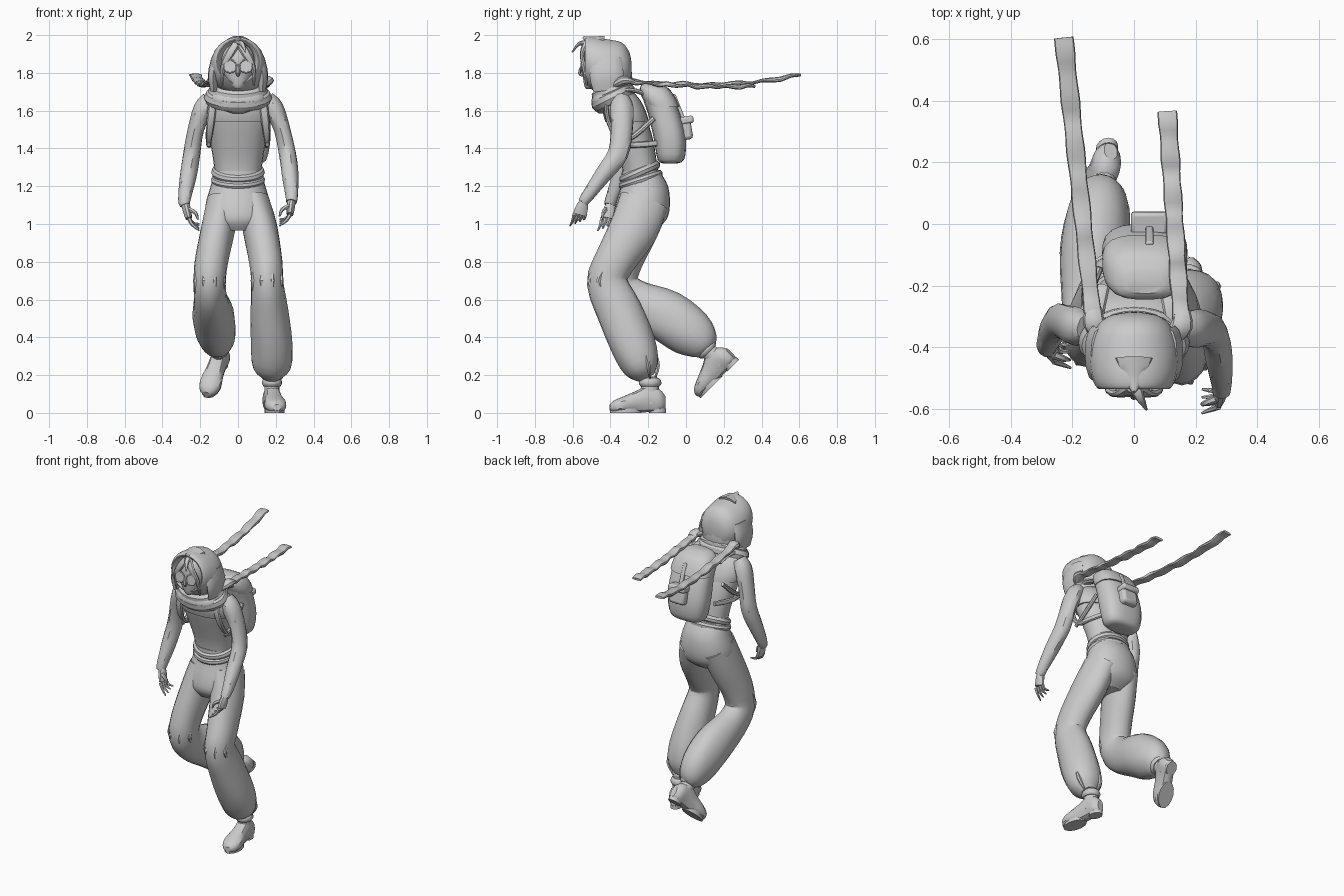
import bpy, bmesh, math
from mathutils import Vector, Matrix, Euler


def finish(ob, angle=35):
    bpy.ops.object.select_all(action='DESELECT')
    ob.select_set(True)
    bpy.context.view_layer.objects.active = ob
    bpy.ops.object.shade_smooth_by_angle(angle=math.radians(angle))
    return ob


def catmull(rows, steps):
    out, n = [], len(rows)
    for i in range(n - 1):
        a, b, c, d = (rows[max(0, min(n - 1, i + k))] for k in (-1, 0, 1, 2))
        for s in range(steps):
            t = s / steps
            out.append([0.5 * (2 * q + (r - p) * t + (2 * p - 5 * q + 4 * r - u) * t * t
                               + (3 * q - p - 3 * r + u) * t ** 3) for p, q, r, u in zip(a, b, c, d)])
    return out + [list(rows[-1])]


def loft(name, rows, n=16, steps=3, axis=None, power=2, fold=0, matrix=None):
    """Skin of rings (x, y, z, half width, half depth) along a path, or with a fixed axis."""
    rows = catmull(rows, steps)
    pts = [Vector(r[:3]) for r in rows]
    bm, rings = bmesh.new(), []
    for i, r in enumerate(rows):
        t = Vector(axis) if axis else pts[min(i + 1, len(pts) - 1)] - pts[max(i - 1, 0)]
        t.normalize()
        side = (Vector((1, 0, 0)) - t * t.x).normalized()
        other = t.cross(side)
        ring = []
        for k in range(n):
            a = 2 * math.pi * k / n
            c, s = math.cos(a), math.sin(a)
            m = (1 + fold * math.sin(5 * a + i * 0.7)) / (abs(c) ** power + abs(s) ** power) ** (1 / power)
            ring.append(bm.verts.new(pts[i] + side * c * m * max(r[3], .002) + other * s * m * max(r[4], .002)))
        rings.append(ring)
    for p, q in zip(rings, rings[1:]):
        for k in range(n):
            bm.faces.new((p[k], p[(k + 1) % n], q[(k + 1) % n], q[k]))
    bm.faces.new(rings[0][::-1])
    bm.faces.new(rings[-1])
    bmesh.ops.recalc_face_normals(bm, faces=bm.faces)
    if matrix:
        bm.transform(matrix)
    me = bpy.data.meshes.new(name)
    bm.to_mesh(me)
    bm.free()
    ob = bpy.data.objects.new(name, me)
    bpy.context.collection.objects.link(ob)
    return finish(ob)


def ring(name, loc, rx, ry, minor, tilt=0, segs=28):
    bpy.ops.mesh.primitive_torus_add(location=loc, rotation=(math.radians(tilt), 0, 0), major_radius=1,
                                     minor_radius=minor / rx, major_segments=segs, minor_segments=8)
    ob = bpy.context.object
    ob.name, ob.scale = name, (rx, ry, rx)
    return finish(ob)


def box(name, loc, size, tilt, bevel):
    bpy.ops.mesh.primitive_cube_add(size=1, location=loc, rotation=(math.radians(tilt), 0, 0))
    ob = bpy.context.object
    ob.name, ob.scale = name, size
    bpy.ops.object.transform_apply(location=False, rotation=False, scale=True)
    mod = ob.modifiers.new("round", 'BEVEL')
    mod.width, mod.segments = bevel, 2
    return finish(ob)


# torso and shoulder yoke
loft("torso", [(0, -.235, 1.24, .12, .095), (0, -.25, 1.33, .13, .095), (0, -.28, 1.45, .15, .105),
               (0, -.315, 1.56, .172, .105), (0, -.34, 1.64, .165, .085), (0, -.36, 1.70, .09, .06)],
     n=20, axis=(0, 0, 1), power=2.3)
loft("shoulder_yoke", [(0, -.312, 1.54, .18, .115), (0, -.325, 1.59, .188, .115), (0, -.345, 1.66, .165, .1),
                       (0, -.37, 1.72, .09, .07)], n=20, axis=(0, 0, 1), power=2.3)
loft("neck", [(0, -.37, 1.66, .05, .05), (0, -.42, 1.78, .05, .05)], n=12)

# baggy trousers
loft("trouser_hips", [(0, -.24, 1.28, .122, .1), (0, -.22, 1.2, .145, .125), (0, -.23, 1.1, .172, .145),
                      (0, -.245, 1.02, .165, .14), (0, -.26, .965, .1, .09)], n=24, axis=(0, 0, 1), power=2.2)
loft("front_trouser_leg", [(.08, -.22, 1.12, .085, .13), (.115, -.275, .98, .092, .13), (.148, -.38, .8, .088, .108),
                           (.155, -.415, .69, .085, .108), (.165, -.355, .54, .1, .12), (.18, -.28, .36, .11, .12),
                           (.18, -.235, .24, .1, .095), (.18, -.21, .185, .045, .045)], n=20, fold=.015)
loft("rear_trouser_leg", [(-.08, -.22, 1.12, .085, .13), (-.105, -.27, .98, .09, .125), (-.14, -.34, .8, .088, .108),
                          (-.15, -.355, .68, .085, .105), (-.145, -.27, .59, .09, .115), (-.13, -.1, .51, .11, .138),
                          (-.115, .03, .42, .103, .128), (-.105, .1, .355, .075, .085), (-.1, .125, .33, .04, .042)],
     n=20, fold=.015)
# sharp cloth creases at the knees and cuffs
for k in range(4):
    for sx, y, name in ((.155, -.415, "front_knee_crease"), (-.15, -.355, "rear_knee_crease")):
        a = -1.1 + k * .72
        x, yy = sx + .085 * math.sin(a), y - .1 * math.cos(a)
        loft(name, [(x, yy + .03, .78 - .02 * (k % 2), .002, .002), (x, yy, .7, .012, .014),
                    (x, yy + .03, .62 + .02 * (k % 2), .002, .002)], n=6)
    a = k * 1.6 + .4
    x, y = math.cos(a), math.sin(a)
    loft("front_cuff_crease", [(.18 + .1 * x, -.26 + .11 * y, .33, .002, .002), (.18 + .096 * x, -.235 + .095 * y, .25, .013, .012),
                               (.18 + .05 * x, -.21 + .05 * y, .18, .004, .004)], n=6)
ring("waist_wrap", (0, -.245, 1.275), .118, .097, .024, 24)
ring("waist_wrap_lower", (0, -.24, 1.235), .124, .105, .02, 18)


# boots, built around the ankle
def boot(prefix, loc, pitch, yaw):
    m = Matrix.Translation(loc) @ Matrix.Rotation(math.radians(pitch), 4, 'X') @ Matrix.Rotation(math.radians(yaw), 4, 'Z')
    rows = [(0, .08, -.075, .022, .035), (0, .05, -.065, .045, .06), (0, -.01, -.055, .045, .072),
            (0, -.07, -.07, .048, .058), (0, -.14, -.085, .058, .043), (0, -.19, -.095, .048, .032),
            (0, -.215, -.102, .02, .016)]
    loft(prefix + "_boot", rows, n=14, axis=(0, -1, 0), power=2.5, matrix=m)
    loft(prefix + "_boot_shaft", [(0, 0, -.08, .045, .055), (0, 0, 0, .04, .048), (0, -.005, .06, .04, .042)],
         n=12, matrix=m)
    loft(prefix + "_boot_cuff", [(0, 0, .01, .045, .05), (0, 0, .025, .053, .06), (0, 0, .045, .05, .056),
                                 (0, 0, .055, .04, .045)], n=14, axis=(0, 0, 1), matrix=m)
    sole = [(0, .04, -.12, .035, .045), (0, -.13, -.12, .05, .085)]
    for i, (x, y, z, rx, ry) in enumerate(sole):
        loft(prefix + "_sole", [(x, y, -.13, rx, ry), (x, y, -.108, rx, ry)], n=14, steps=1, axis=(0, 0, 1), matrix=m)


boot("front", (.18, -.19, .13), 0, 7)
boot("rear", (-.1, .13, .315), 45, -18)

# arms
loft("left_arm", [(.15, -.34, 1.66, .045, .045), (.19, -.34, 1.61, .052, .062), (.235, -.34, 1.5, .043, .058),
                  (.262, -.36, 1.37, .045, .055), (.275, -.44, 1.26, .044, .045), (.285, -.52, 1.15, .033, .033),
                  (.283, -.545, 1.115, .028, .028)], n=14, fold=.03)
loft("right_arm", [(-.15, -.34, 1.66, .045, .045), (-.185, -.335, 1.61, .052, .062), (-.222, -.32, 1.5, .043, .058),
                   (-.245, -.315, 1.37, .045, .055), (-.265, -.35, 1.25, .044, .045), (-.283, -.395, 1.13, .033, .033),
                   (-.28, -.405, 1.1, .028, .028)], n=14, fold=.03)


# hands with spread fingers
def hand(prefix, wrist, palm, inward, low):
    w, p = Vector(wrist), Vector(palm)
    loft(prefix + "_palm", [(*w, .022, .022), (*w.lerp(p, .5), .022, .034), (*p, .018, .038)], n=10)
    for k in range(4):
        a = p + Vector((0, -.03 + k * .02, 0))
        b = a + Vector((inward * .02, -.008, low * .55 + .004 * k))
        c = a + Vector((inward * .055, -.022 + .006 * k, low + .012 * k))
        loft(prefix + "_finger", [(*a, .011, .011), (*b, .009, .009), (*c, .004, .004)], n=6)
    a = w.lerp(p, .4) + Vector((inward * .012, -.02, 0))
    loft(prefix + "_thumb", [(*a, .013, .013), (*(a + Vector((inward * .035, -.012, -.02))), .01, .01),
                             (*(a + Vector((inward * .048, -.015, -.055))), .005, .005)], n=6)


hand("left", (.283, -.54, 1.125), (.275, -.562, 1.05), -1, -.06)
hand("right", (-.28, -.4, 1.11), (-.26, -.415, 1.03), 1, -.065)

# hood: back of head forward to the rim, then turned in
loft("hood", [(0, -.288, 1.82, .03, .03), (0, -.3, 1.825, .085, .085), (0, -.34, 1.83, .125, .132),
              (0, -.41, 1.83, .147, .148), (0, -.48, 1.845, .142, .145), (0, -.525, 1.86, .125, .128),
              (0, -.535, 1.86, .108, .115), (0, -.51, 1.855, .094, .105), (0, -.46, 1.85, .085, .1)],
     n=22, axis=(0, -1, 0))
loft("hood_peak", [(0, -.44, 1.95, .07, .05), (0, -.5, 1.965, .04, .03), (0, -.545, 1.99, .006, .006)], n=10)
for s in (-1, 1):
    loft("hood_side_drape", [(s * .115, -.42, 1.88, .025, .08), (s * .132, -.42, 1.79, .028, .09),
                             (s * .128, -.41, 1.71, .02, .08)], n=12)
loft("hood_nape", [(0, -.37, 1.83, .12, .08), (0, -.37, 1.76, .125, .085), (0, -.38, 1.7, .1, .08)], n=16, axis=(0, 0, 1))

# face, round glasses and fringe
loft("face", [(0, -.505, 1.715, .015, .025), (0, -.49, 1.735, .045, .05), (0, -.475, 1.79, .075, .073),
              (0, -.465, 1.85, .09, .088), (0, -.46, 1.92, .08, .08), (0, -.46, 1.96, .04, .04)], n=18, axis=(0, 0, 1))
loft("nose", [(0, -.545, 1.85, .006, .006), (0, -.558, 1.8, .013, .014), (0, -.54, 1.785, .006, .005)], n=8)
for s in (-1, 1):
    ring("glasses_rim", (s * .042, -.555, 1.835), .034, .034, .004, 84, 20)
    bpy.ops.mesh.primitive_cylinder_add(vertices=20, radius=.034, depth=.006, location=(s * .042, -.553, 1.835),
                                        rotation=(math.radians(84), 0, 0))
    bpy.context.object.name = "glasses_lens"
    loft("fringe_lock", [(s * .01, -.53, 1.95, .022, .02), (s * .045, -.55, 1.9, .022, .012),
                         (s * .08, -.54, 1.83, .014, .012), (s * .085, -.525, 1.73, .004, .004)], n=8)
loft("fringe_tuft", [(0, -.52, 1.955, .02, .02), (.02, -.565, 1.955, .015, .01), (.04, -.602, 1.91, .004, .004)], n=8)

# scarf wraps and streaming tails
ring("scarf_upper_wrap", (0, -.39, 1.705), .12, .088, .038, 24)
ring("scarf_lower_wrap", (0, -.385, 1.67), .142, .098, .038, 26)
loft("scarf_front_drape", [(0, -.43, 1.585, .03, .03), (0, -.445, 1.61, .09, .045), (0, -.44, 1.66, .145, .06),
                           (0, -.42, 1.71, .12, .05)], n=16, axis=(0, 0, 1))
for name, x0, x1, y0, y1, rise in (("scarf_tail_long", -.13, -.228, -.33, .605, .06),
                                   ("scarf_tail_short", .155, .108, -.34, .365, 0)):
    rows = []
    for i in range(19):
        t = i / 18
        z = 1.757 - .03 * math.sin(t * 2.1) + rise * t ** 3 + .005 * math.sin(i * 2.3)
        rows.append((x0 + (x1 - x0) * t, y0 + (y1 - y0) * t, z, .027 + .004 * t + .002 * math.sin(i * 1.9),
                     .011 + .003 * math.sin(i * 1.3)))
    loft(name, rows, n=10, steps=2, power=3)
    loft("scarf_tail_knot", [(x0 * .8, y0 - .03, 1.74, .03, .02), (x0, y0 + .01, 1.76, .036, .026),
                             (x0, y0 + .06, 1.755, .026, .012)], n=10)

# backpack with lid, pocket and straps
loft("backpack", [(.035, -.085, 1.32, .07, .03), (.035, -.08, 1.34, .115, .07), (.035, -.085, 1.45, .137, .085),
                  (.035, -.115, 1.58, .135, .085), (.035, -.155, 1.68, .125, .078), (.035, -.185, 1.735, .08, .04)],
     n=24, axis=(0, 0, 1), power=2.8)
loft("backpack_lid", [(.035, -.12, 1.62, .138, .085), (.035, -.145, 1.67, .134, .088), (.035, -.17, 1.72, .11, .075),
                      (.035, -.19, 1.745, .06, .035)], n=24, axis=(0, 0, 1), power=3)
box("backpack_pocket", (.05, -.005, 1.505), (.11, .07, .12), 10, .018)
box("pocket_flap", (.05, .003, 1.55), (.12, .075, .04), 10, .012)
box("lid_strap", (.05, -.045, 1.62), (.025, .03, .14), 22, .006)
for s in (-1, 1):
    loft("shoulder_strap", [(s * .1, -.2, 1.68, .022, .012), (s * .12, -.3, 1.71, .022, .012), (s * .13, -.41, 1.66, .022, .012),
                            (s * .145, -.41, 1.54, .022, .012), (s * .155, -.34, 1.43, .014, .014),
                            (s * .15, -.25, 1.42, .012, .016), (s * .11, -.14, 1.43, .012, .016)], n=8)
    loft("side_strap", [(s * .155, -.36, 1.42, .01, .012), (s * .16, -.27, 1.47, .012, .014), (s * .15, -.17, 1.56, .012, .014)], n=8)
